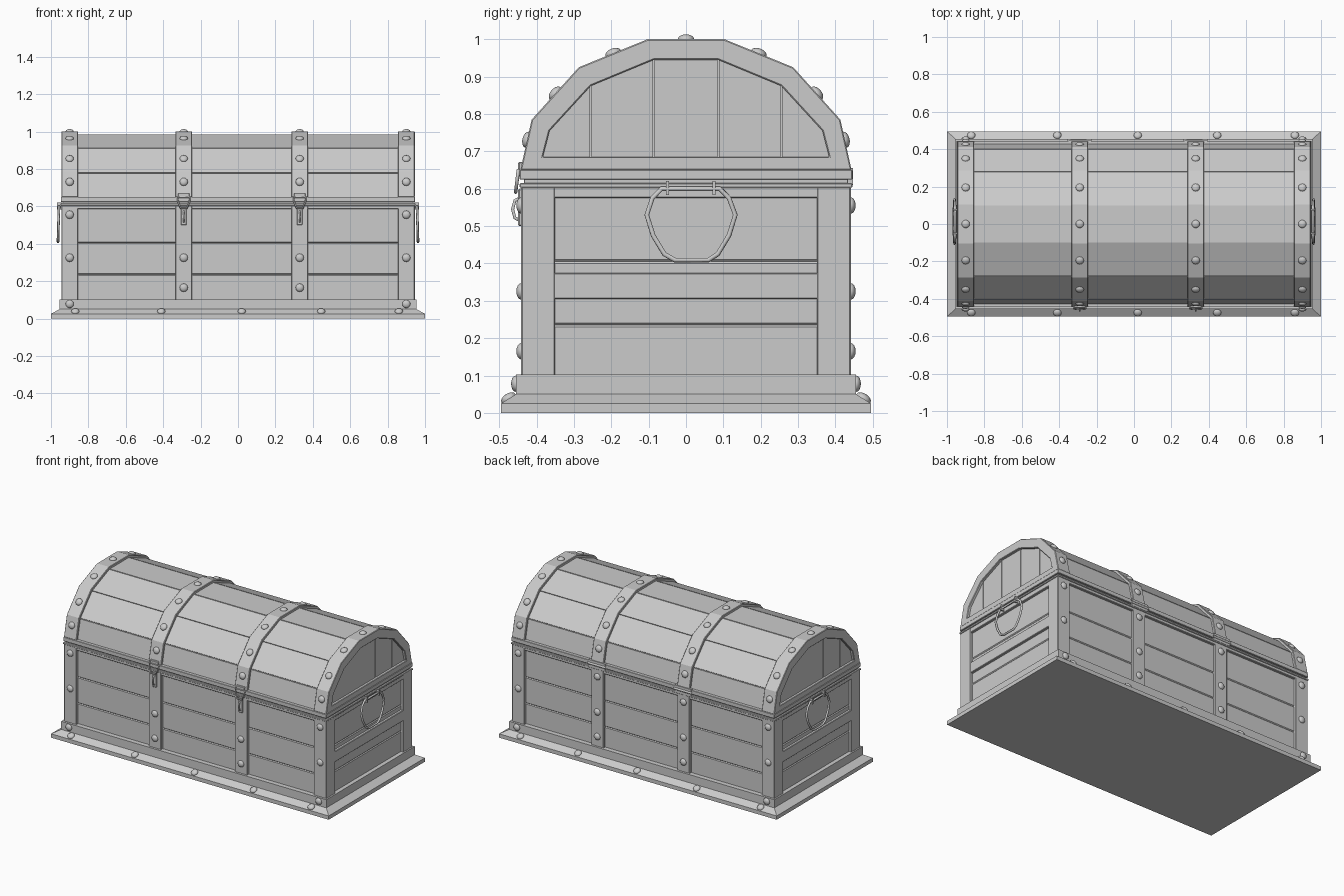
import bpy, bmesh, math
from mathutils import Vector, Matrix

if "Cube" in bpy.data.objects:
    bpy.data.objects.remove(bpy.data.objects["Cube"])

mat = bpy.data.materials.new("plain grey")
mat.diffuse_color = (0.6, 0.6, 0.6, 1)
mat.use_nodes = True
mat.node_tree.nodes["Principled BSDF"].inputs["Base Color"].default_value = mat.diffuse_color


def finish(bm, name, bevel=0.0, smooth=False):
    bmesh.ops.recalc_face_normals(bm, faces=bm.faces)
    me = bpy.data.meshes.new(name)
    bm.to_mesh(me)
    bm.free()
    me.materials.append(mat)
    ob = bpy.data.objects.new(name, me)
    bpy.context.collection.objects.link(ob)
    if smooth:
        for p in me.polygons:
            p.use_smooth = True
    if bevel:
        m = ob.modifiers.new("bevel", 'BEVEL')
        m.width, m.segments, m.limit_method = bevel, 1, 'ANGLE'
    return ob


def box(bm, x0, x1, y0, y1, z0, z1):
    m = Matrix.Translation(((x0 + x1) / 2, (y0 + y1) / 2, (z0 + z1) / 2)) @ \
        Matrix.Diagonal((x1 - x0, y1 - y0, z1 - z0, 1))
    bmesh.ops.create_cube(bm, size=1, matrix=m)


def prism(bm, pts, x0, x1):
    """Extrude a (y, z) outline along x."""
    a = [bm.verts.new((x0, y, z)) for y, z in pts]
    b = [bm.verts.new((x1, y, z)) for y, z in pts]
    bm.faces.new(a)
    bm.faces.new(b[::-1])
    for i in range(len(pts)):
        j = (i + 1) % len(pts)
        bm.faces.new((a[i], a[j], b[j], b[i]))


def ring(bm, outer, inner, x0, x1):
    """Frame between two (y, z) outlines, extruded along x."""
    r = [[bm.verts.new((x, y, z)) for y, z in o]
         for o, x in ((outer, x0), (outer, x1), (inner, x1), (inner, x0))]
    for i in range(len(outer)):
        j = (i + 1) % len(outer)
        for k in range(4):
            p, q = r[k], r[(k + 1) % 4]
            bm.faces.new((p[i], p[j], q[j], q[i]))


def tube(name, pts, r, cyclic=True):
    cu = bpy.data.curves.new(name, 'CURVE')
    cu.dimensions, cu.bevel_depth, cu.bevel_resolution = '3D', r, 1
    s = cu.splines.new('POLY')
    s.points.add(len(pts) - 1)
    for p, c in zip(s.points, pts):
        p.co = (*c, 1)
    s.use_cyclic_u = cyclic
    s.use_smooth = True
    cu.materials.append(mat)
    ob = bpy.data.objects.new(name, cu)
    bpy.context.collection.objects.link(ob)


def arch(half):
    return half + [(-y, z) for y, z in reversed(half)]


STRAPS = [-0.29, 0.33]
OUT = arch([(0.443, 0.65), (0.413, 0.785), (0.287, 0.925), (0.103, 1.0)])
PLANK = arch([(0.428, 0.65), (0.4, 0.778), (0.279, 0.911), (0.1, 0.985)])
RIM = arch([(0.383, 0.685), (0.365, 0.755), (0.255, 0.875), (0.086, 0.945)])

# stepped base with sloped flange
bm = bmesh.new()
rows = []
for x, y, z in ((1, .495, 0), (1, .495, .025), (.955, .455, .05), (.955, .455, .103)):
    rows.append([bm.verts.new((sx * x, sy * y, z)) for sx, sy in ((-1, -1), (1, -1), (1, 1), (-1, 1))])
bm.faces.new(rows[0])
bm.faces.new(rows[-1])
for p, q in zip(rows, rows[1:]):
    for i in range(4):
        j = (i + 1) % 4
        bm.faces.new((p[i], p[j], q[j], q[i]))
finish(bm, "base")

# body planks
bm = bmesh.new()
for z0, z1 in ((.09, .235), (.235, .405), (.405, .595)):
    box(bm, -.928, .928, -.424, .424, z0, z1)
finish(bm, "body_planks", 0.005)

# body frame: corner posts, straps and rails
bm = bmesh.new()
for sx in (-1, 1):
    for sy in (-1, 1):
        xs, ys = sorted((sx * .855, sx * .945)), sorted((sy * .35, sy * .441))
        box(bm, *xs, *ys, .1, .605)
    for z0, z1 in ((.305, .375), (.575, .605)):
        box(bm, *sorted((sx * .9, sx * .944)), -.36, .36, z0, z1)
for sy in (-1, 1):
    for x in STRAPS:
        box(bm, x - .045, x + .045, *sorted((sy * .4, sy * .441)), .1, .605)
    box(bm, -.9, .9, *sorted((sy * .4, sy * .44)), .585, .605)
finish(bm, "body_frame", 0.003)

# lips where the lid meets the body
bm = bmesh.new()
box(bm, -.949, .949, -.445, .445, .603, .615)
box(bm, -.938, .938, -.434, .434, .61, .63)
box(bm, -.947, .947, -.445, .445, .624, .651)
finish(bm, "lid_and_body_lips", 0.002)

# lid planks, one per facet, over a solid core
bm = bmesh.new()
core = [(y * .985, .65 + (z - .65) * .985) for y, z in PLANK]
prism(bm, core, -.922, .922)
for i in range(7):
    a, b = Vector(PLANK[i]), Vector(PLANK[i + 1])
    d = (b - a).normalized() * .003
    n = Vector((d.y, -d.x)).normalized() * .02
    prism(bm, [a + d, b - d, b - d - n, a + d - n], -.9, .9)
finish(bm, "lid_planks")

# lid straps and end frames
bm = bmesh.new()
for x in STRAPS:
    prism(bm, OUT, x - .045, x + .045)
for s in (-1, 1):
    ring(bm, OUT, RIM, *sorted((s * .855, s * .945)))
finish(bm, "lid_straps", 0.003)

# upright planks in the lid ends
bm = bmesh.new()
g = .002
for s in (-1, 1):
    x0, x1 = sorted((s * .91, s * .928))
    prism(bm, [(-.086 + g, .67), (.086 - g, .67), (.086 - g, .95), (-.086 + g, .95)], x0, x1)
    for t in (-1, 1):
        prism(bm, [(t * (.086 + g), .67), (t * (.255 - g), .67), (t * (.255 - g), .876),
                   (t * (.086 + g), .946)], x0, x1)
        prism(bm, [(t * (.255 + g), .67), (t * .39, .67), (t * .367, .755),
                   (t * (.255 + g), .874)], x0, x1)
finish(bm, "lid_end_planks")

# domed rivets
bm = bmesh.new()


def rivet(p, n):
    rot = Vector(n).to_track_quat('Z', 'Y').to_matrix().to_4x4()
    m = Matrix.Translation(p) @ rot @ Matrix.Diagonal((.022, .022, .013, 1))
    bmesh.ops.create_uvsphere(bm, u_segments=12, v_segments=8, radius=1, matrix=m)


for x in STRAPS + [-.9, .9]:
    corner = abs(x) > .8
    for i in range(7):
        a, b = Vector(OUT[i]), Vector(OUT[i + 1])
        d, c = b - a, a.lerp(b, .6 if i == 0 else .4 if i == 6 else .5)
        rivet((x, c.x, c.y), (0, d.y, -d.x))
    for s in (-1, 1):
        for z in (.325, .555) if corner else (.165, .325, .555):
            if corner or z < .5 or s > 0:
                rivet((x, s * .441, z), (0, s, 0))
        if corner:
            rivet((x, s * .455, .078), (0, s, 0))
for x in (-.87, -.41, .02, .445, .86):
    for s in (-1, 1):
        rivet((x, s * .475, .039), (0, s * .5, .8))
finish(bm, "rivets", smooth=True)

# side handles and their staples
loop = [(-.065, .6), (.09, .6), (.115, .575), (.132, .53), (.115, .475), (.085, .425), (.06, .409),
        (-.03, .409), (-.058, .425), (-.088, .475), (-.105, .53), (-.09, .575)]
for s, side in ((-1, "left"), (1, "right")):
    tube(side + "_handle", [(s * (.957 + (.6 - z) * .03), y, z) for y, z in loop], .007)
    bm = bmesh.new()
    for y in (-.05, .075):
        box(bm, *sorted((s * .94, s * .967)), y - .004, y + .004, .583, .62)
    finish(bm, side + "_handle_staples")

# front latches: hasp loop, tongue, staple; back hinges
for i, x in enumerate(STRAPS):
    tube(f"hasp_loop_{i}", [(x + u, v, z) for u, v, z in (
        (-.034, -.449, .65), (.034, -.449, .65), (.03, -.452, .622), (.016, -.456, .59),
        (-.016, -.456, .59), (-.03, -.452, .622))], .005)
    bm = bmesh.new()
    box(bm, x - .03, x + .03, -.449, -.43, .645, .672)
    box(bm, x - .015, x + .015, -.449, -.435, .5, .6)
    finish(bm, f"hasp_plates_{i}", 0.003)
    tube(f"hasp_staple_{i}", [(x, -.445, .575), (x, -.458, .568), (x, -.464, .545),
                              (x, -.458, .522), (x, -.445, .515)], .005, False)
    tube(f"hinge_pin_{i}", [(x - .065, .446, .632), (x + .065, .446, .632)], .008, False)
    bm = bmesh.new()
    box(bm, x - .06, x + .06, .43, .447, .61, .655)
    finish(bm, f"hinge_leaf_{i}")
